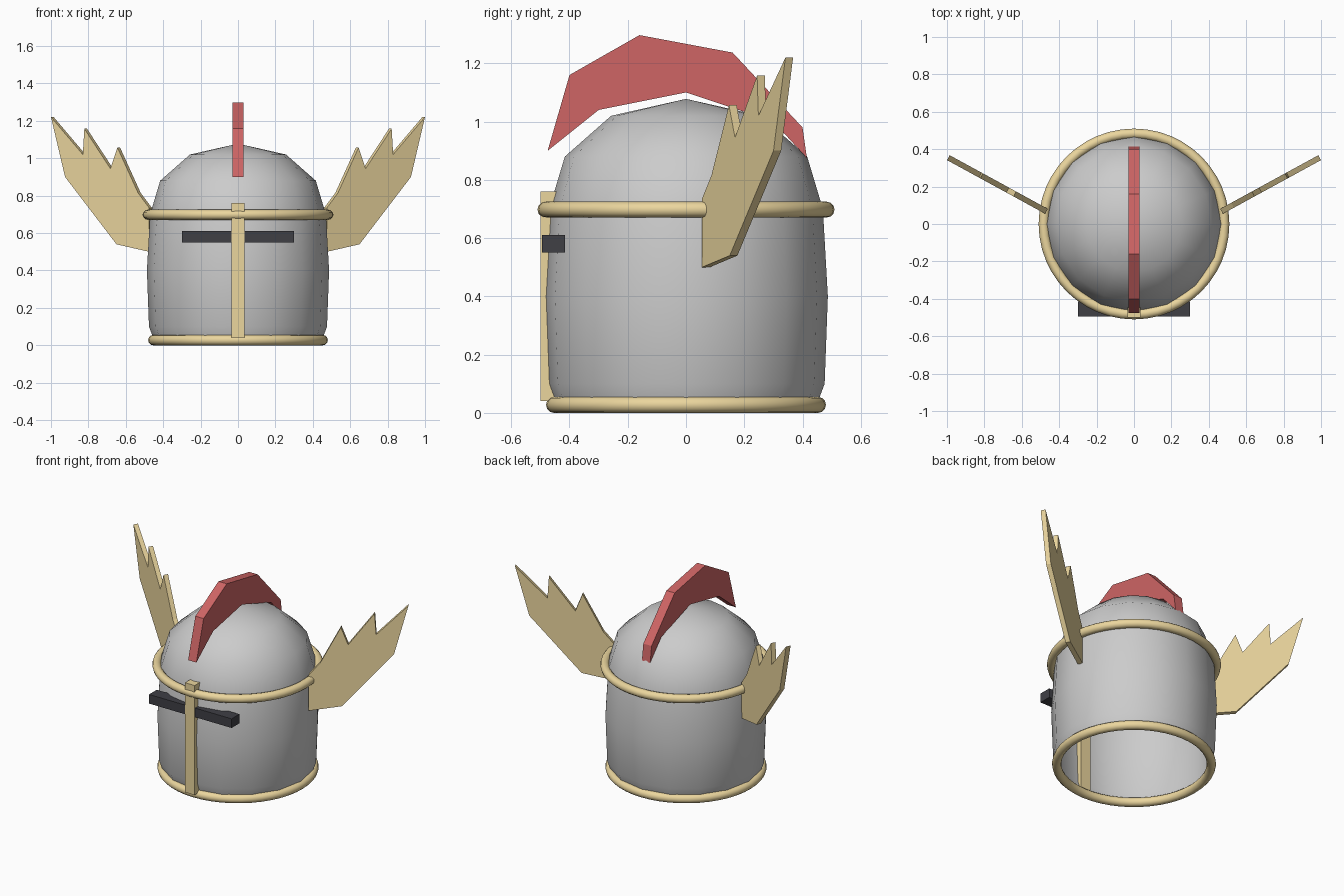
import bpy, bmesh, math
from mathutils import Vector

if "Cube" in bpy.data.objects:
    bpy.data.objects.remove(bpy.data.objects["Cube"])


def material(name, rgb):
    m = bpy.data.materials.new(name)
    m.diffuse_color = (*rgb, 1)
    m.use_nodes = True
    m.node_tree.nodes["Principled BSDF"].inputs["Base Color"].default_value = m.diffuse_color
    return m


GOLD = material("gold", (0.83, 0.67, 0.34))
RED = material("red", (0.62, 0.13, 0.13))
BLACK = material("black", (0.05, 0.05, 0.06))


def finish(name, bm, mat=None, smooth=False):
    bmesh.ops.recalc_face_normals(bm, faces=bm.faces)
    me = bpy.data.meshes.new(name)
    bm.to_mesh(me)
    bm.free()
    ob = bpy.data.objects.new(name, me)
    bpy.context.collection.objects.link(ob)
    if mat:
        me.materials.append(mat)
    if smooth:
        me.shade_smooth()
    return ob


def box(name, lo, hi, mat):
    bm = bmesh.new()
    bmesh.ops.create_cube(bm, size=1)
    for v in bm.verts:
        v.co = Vector([(a + b) / 2 + c * (b - a) for a, b, c in zip(lo, hi, v.co)])
    return finish(name, bm, mat)


def slab(name, outline, origin, along, thickness, mat):
    """Upright plate: outline of (distance along, z), extruded both sides of its plane."""
    along = Vector(along).normalized()
    normal = Vector((along.y, -along.x, 0))
    bm = bmesh.new()
    start = Vector(origin) - normal * thickness / 2
    face = bm.faces.new([bm.verts.new(start + along * s + Vector((0, 0, z)))
                         for s, z in outline])
    ext = bmesh.ops.extrude_face_region(bm, geom=[face])
    moved = [g for g in ext["geom"] if isinstance(g, bmesh.types.BMVert)]
    bmesh.ops.translate(bm, verts=moved, vec=normal * thickness)
    return finish(name, bm, mat)


def ring(name, major, minor, z):
    bpy.ops.mesh.primitive_torus_add(major_radius=major, minor_radius=minor,
                                     major_segments=48, minor_segments=12,
                                     location=(0, 0, z))
    ob = bpy.context.object
    ob.name = name
    ob.data.materials.append(GOLD)
    ob.data.shade_smooth()


# Helmet shell: 16-sided lathe, open at the bottom
profile = [(0.45, 0.03), (0.476, 0.10), (0.487, 0.40), (0.47, 0.70),
           (0.416, 0.88), (0.257, 1.02), (0, 1.078)]
bm = bmesh.new()
verts = [bm.verts.new((r, 0, z)) for r, z in profile]
edges = [bm.edges.new(p) for p in zip(verts, verts[1:])]
bmesh.ops.spin(bm, geom=verts + edges, cent=(0, 0, 0), axis=(0, 0, 1),
               angle=math.tau, steps=16)
bmesh.ops.remove_doubles(bm, verts=bm.verts, dist=0.0005)
finish("helmet_shell", bm, smooth=True)

# Gold trim rings
ring("bottom_rim", 0.453, 0.0275, 0.0275)
ring("brow_band", 0.483, 0.027, 0.698)

# Face details
box("nose_bar", (-0.035, -0.5, 0.04), (0.035, -0.44, 0.76), GOLD)
box("eye_slit", (-0.3, -0.495, 0.55), (0.3, -0.415, 0.61), BLACK)

# Crest over the dome
crest = [(-0.475, 0.90), (-0.40, 1.16), (-0.16, 1.297), (0.16, 1.237), (0.40, 0.98),
         (0.415, 0.875), (0.30, 1.0), (0, 1.10), (-0.30, 1.04)]
slab("crest", crest, (0, 0, 0), (0, 1, 0), 0.06, RED)

# Swept-back wings, mirrored
SWEEP = 0.5
feathers = [(0.4755, 0.50), (0.65, 0.54), (0.925, 0.90), (1.0, 1.22), (0.83, 1.02),
            (0.822, 1.158), (0.683, 0.945), (0.645, 1.057), (0.535, 0.815), (0.4755, 0.735)]
outline = [((x - 0.4755) / math.cos(SWEEP), z) for x, z in feathers]
for side, label in ((1, "right"), (-1, "left")):
    slab(f"{label}_wing", outline, (side * 0.468, 0.068, 0),
         (side * math.cos(SWEEP), math.sin(SWEEP), 0), 0.03, GOLD)
